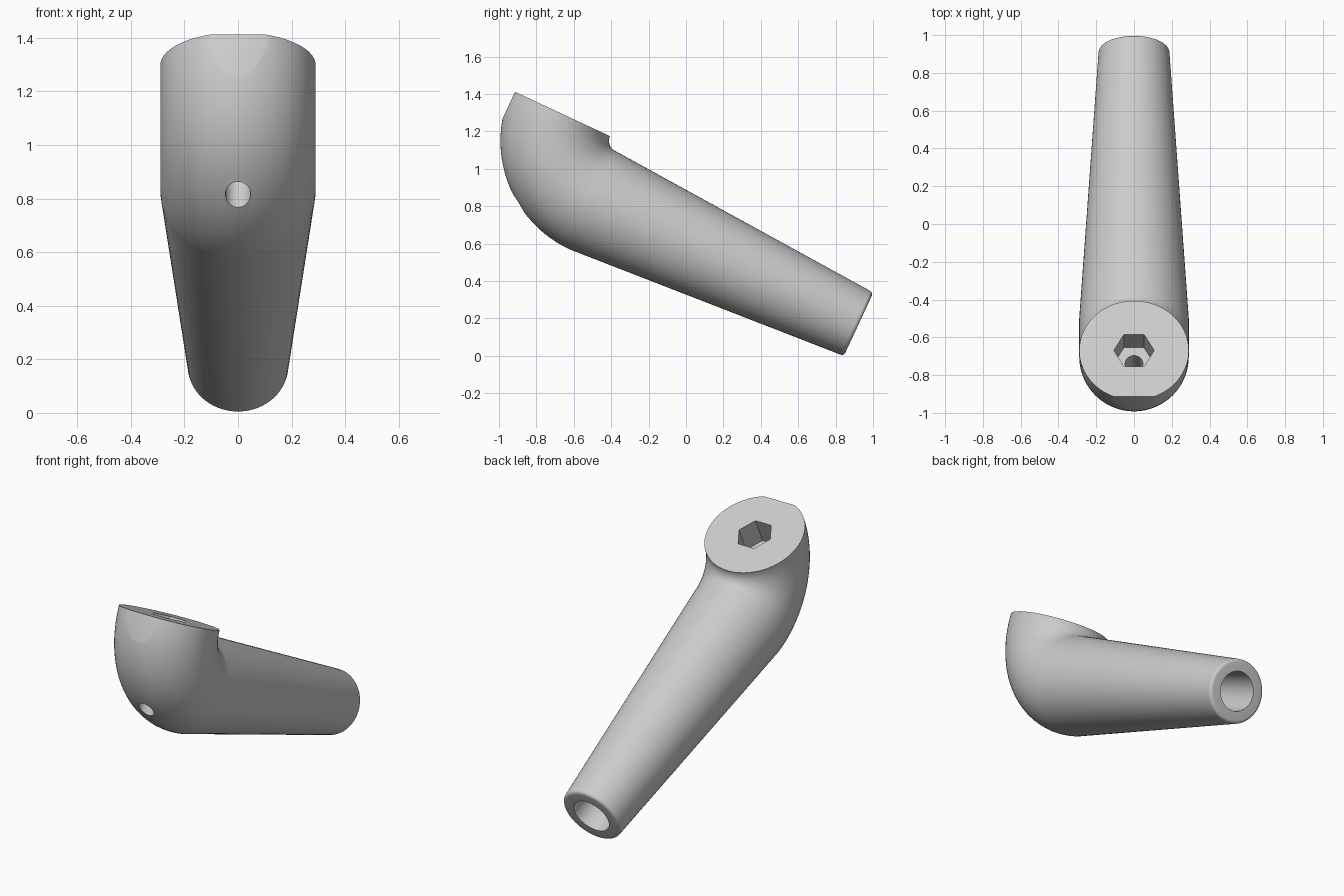
import bpy
import bmesh
from math import sin, cos, pi, radians
from mathutils import Matrix

cube = bpy.data.objects.get("Cube")
if cube:
    bpy.data.objects.remove(cube, do_unlink=True)

TILT = Matrix.Rotation(radians(-25), 4, 'X')   # whole handle leans forward
BEND_Y, BEND_Z, BEND_R = -0.805, 0.893, 0.35   # elbow centre and radius
HEAD_Y = BEND_Y - BEND_R                       # axis of the head
AXIS_Z = BEND_Z - BEND_R                       # axis of the grip

grey = bpy.data.materials.new("plain grey")
grey.use_nodes = True
grey.diffuse_color = (0.6, 0.6, 0.6, 1)
grey.node_tree.nodes["Principled BSDF"].inputs["Base Color"].default_value = (0.6, 0.6, 0.6, 1)


def loft(stations, sides):
    """Closed loft through rings given as (y, z, turn angle, radius)."""
    bm = bmesh.new()
    rings = []
    for y, z, t, r in stations:
        rings.append([bm.verts.new((r * cos(a), y - r * sin(a) * cos(t), z - r * sin(a) * sin(t)))
                      for a in (2 * pi * i / sides for i in range(sides))])
    for low, high in zip(rings, rings[1:]):
        for i in range(sides):
            j = (i + 1) % sides
            bm.faces.new((low[i], low[j], high[j], high[i]))
    bm.faces.new(rings[0])
    bm.faces.new(rings[-1])
    bmesh.ops.recalc_face_normals(bm, faces=bm.faces)
    return bm


def make_object(name, bm):
    bm.transform(TILT)
    mesh = bpy.data.meshes.new(name)
    bm.to_mesh(mesh)
    bm.free()
    mesh.materials.append(grey)
    obj = bpy.data.objects.new(name, mesh)
    bpy.context.collection.objects.link(obj)
    return obj


# Elbow head, tapered grip with rounded rim, and blind bore in its end
path = []
for k in range(25):
    t = pi / 2 * k / 24
    path.append((BEND_Y - BEND_R * cos(t), BEND_Z - BEND_R * sin(t), t, 0.29))
END, RIM, FILLET = 0.765, 0.188, 0.02
for k in range(6):
    a = pi / 2 * k / 5
    path.append((END - FILLET + FILLET * sin(a), AXIS_Z, pi / 2, RIM - FILLET + FILLET * cos(a)))
path += [(END, AXIS_Z, pi / 2, 0.116), (END - 0.8, AXIS_Z, pi / 2, 0.116)]
bm = loft(path, 72)

# Flat on the front of the head
cut = bmesh.ops.bisect_plane(bm, geom=bm.verts[:] + bm.edges[:] + bm.faces[:],
                             plane_co=(0, -1.425, 0), plane_no=(0, -1, 0), clear_outer=True)
bmesh.ops.holes_fill(bm, edges=[e for e in bm.edges if e.is_boundary], sides=0)
bmesh.ops.recalc_face_normals(bm, faces=bm.faces)
handle = make_object("elbow_handle", bm)

# Hexagonal socket and pin hole through the head
cutters = [
    make_object("hex_socket_cutter", loft([(HEAD_Y, 1.0, 0, 0.107), (HEAD_Y, 0.728, 0, 0.107)], 6)),
    make_object("pin_hole_cutter", loft([(HEAD_Y, 0.8, 0, 0.047), (HEAD_Y, 0.1, 0, 0.047)], 32)),
]
bpy.ops.object.select_all(action='DESELECT')
handle.select_set(True)
bpy.context.view_layer.objects.active = handle
for cutter in cutters:
    cutter.hide_render = True
    mod = handle.modifiers.new(cutter.name, 'BOOLEAN')
    mod.operation = 'DIFFERENCE'
    mod.solver = 'EXACT'
    mod.object = cutter
    bpy.ops.object.modifier_apply(modifier=mod.name)
    bpy.data.objects.remove(cutter, do_unlink=True)

bpy.ops.object.shade_smooth_by_angle(angle=radians(30))
